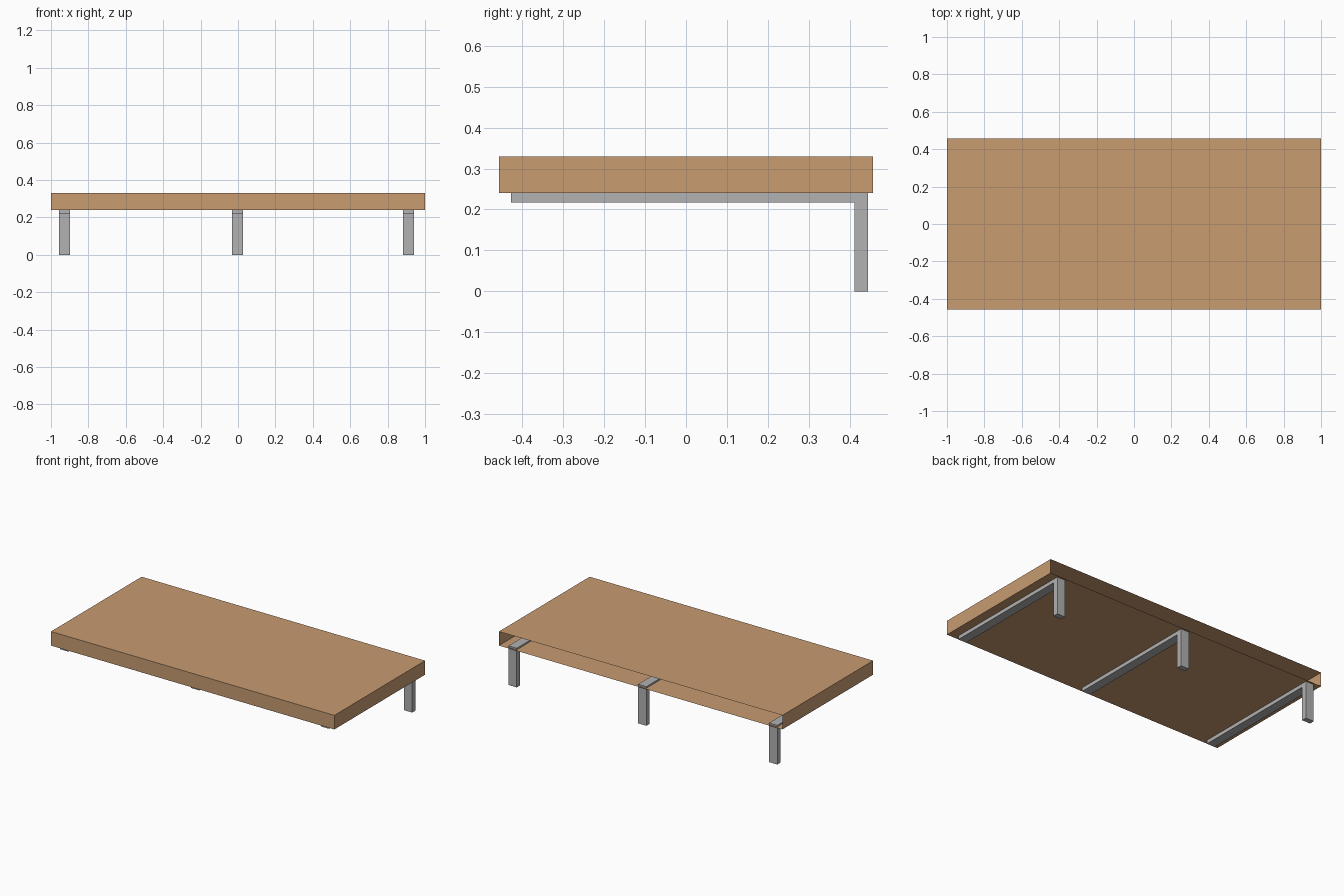
import bpy
import bmesh
from mathutils import Matrix, Vector

cube = bpy.data.objects.get("Cube")
if cube:
    bpy.data.objects.remove(cube, do_unlink=True)


def make_material(name, color):
    mat = bpy.data.materials.new(name)
    mat.use_nodes = True
    mat.diffuse_color = (*color, 1)
    bsdf = next(n for n in mat.node_tree.nodes if n.type == 'BSDF_PRINCIPLED')
    bsdf.inputs["Base Color"].default_value = (*color, 1)
    return mat


def make_box(name, low, high, mat, open_back=False):
    """Box between two corners, optionally without its +y face."""
    low, high = Vector(low), Vector(high)
    bm = bmesh.new()
    bmesh.ops.create_cube(bm, size=1)
    if open_back:
        bm.normal_update()
        back = [f for f in bm.faces if f.normal.y > 0.9]
        bmesh.ops.delete(bm, geom=back, context='FACES')
    size = Matrix.Diagonal((*(high - low), 1))
    bm.transform(Matrix.Translation((low + high) / 2) @ size)
    mesh = bpy.data.meshes.new(name)
    bm.to_mesh(mesh)
    bm.free()
    mesh.materials.append(mat)
    obj = bpy.data.objects.new(name, mesh)
    bpy.context.collection.objects.link(obj)
    return obj


wood = make_material("light wood", (0.578, 0.332, 0.165))
metal = make_material("grey metal", (0.445, 0.445, 0.445))

# Hollow shelf board, open along the back
make_box("shelf_board", (-1, -0.457, 0.24), (1, 0.457, 0.33), wood, open_back=True)

# Three L-shaped supports; their tops rise slightly into the board
half_width = 0.029
bar = 0.033
support_top = 0.25
leg_back = 0.445
for side, x in (("right", -0.927), ("middle", -0.003), ("left", 0.912)):
    x0, x1 = x - half_width, x + half_width
    make_box(side + "_leg", (x0, leg_back - bar, 0), (x1, leg_back, support_top), metal)
    make_box(side + "_beam", (x0, -0.427, support_top - bar),
             (x1, leg_back - bar, support_top), metal)
